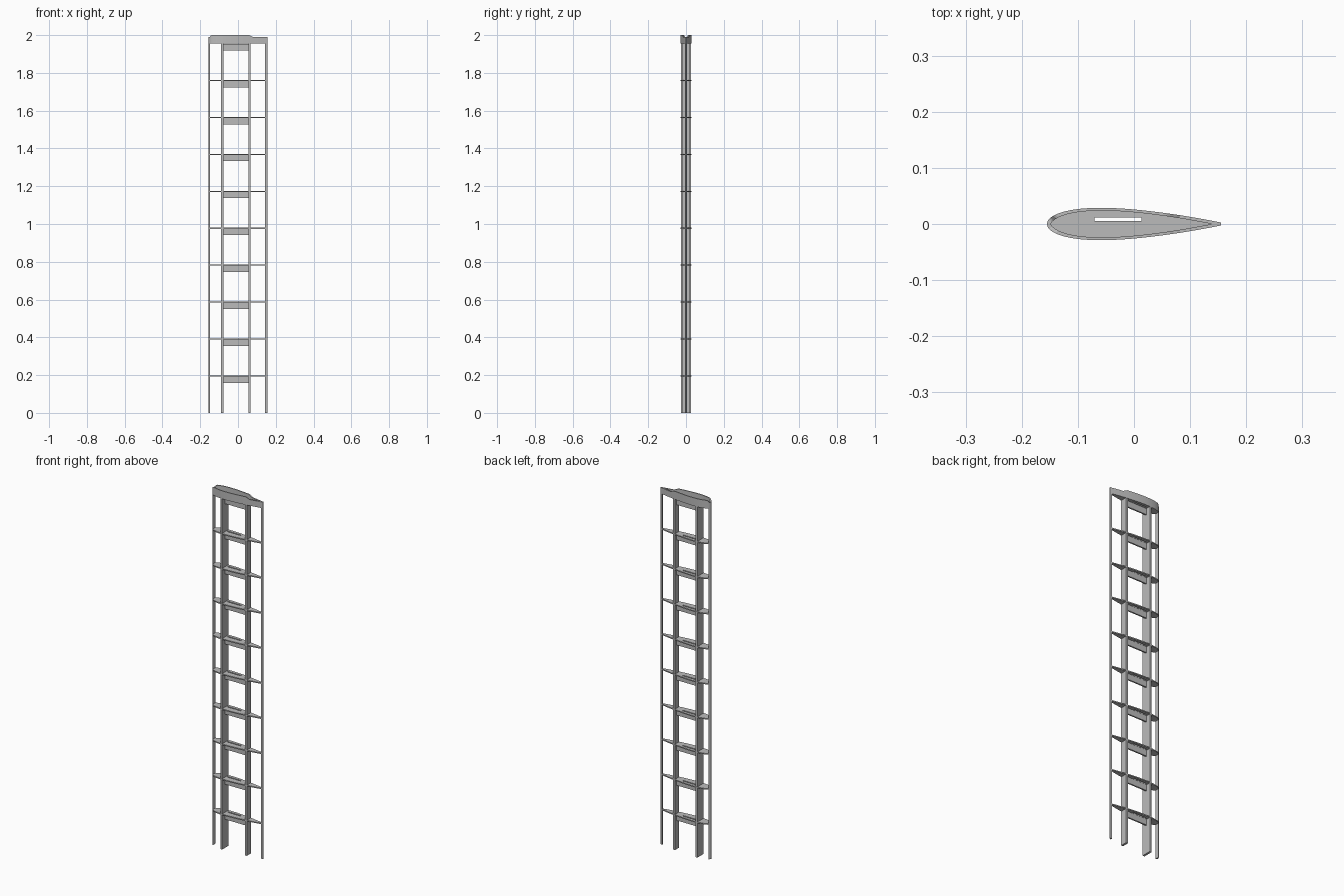
import bpy, bmesh, math

if "Cube" in bpy.data.objects:
    bpy.data.objects.remove(bpy.data.objects["Cube"], do_unlink=True)

grey = bpy.data.materials.new("light_grey")
grey.use_nodes = True
GREY = (0.5, 0.5, 0.5, 1)
grey.diffuse_color = GREY
grey.node_tree.nodes["Principled BSDF"].inputs["Base Color"].default_value = GREY

X0, X1 = -0.155, 0.155          # leading and trailing edge
CHORD = X1 - X0
PITCH = 0.1955                  # rib spacing
TOP = 10 * PITCH                # underside level of the end cap
SLOT = [(-0.07, 0.005), (0.013, 0.005), (0.013, 0.012), (-0.07, 0.012)]


def half(x):
    """Half thickness of the symmetric wing section at x."""
    t = min(max((x - X0) / CHORD, 0), 1)
    f = 0.2969 * math.sqrt(t) - 0.126 * t - 0.3516 * t**2 + 0.2843 * t**3 - 0.1015 * t**4
    return 0.91 * CHORD * f + 0.002 * t


def section(xa=X0, xb=X1, n=26):
    """Closed outline of the section between two x positions."""
    xs = [xa + (xb - xa) * (1 - math.cos(math.pi * i / n / 2)) for i in range(n + 1)]
    lower = [(x, -half(x)) for x in xs]
    upper = [(x, half(x)) for x in reversed(xs)]
    if half(xa) < 1e-6:
        upper.pop()
    return lower + upper


def finish(name, bm):
    bmesh.ops.recalc_face_normals(bm, faces=bm.faces)
    me = bpy.data.meshes.new(name)
    bm.to_mesh(me)
    bm.free()
    me.materials.append(grey)
    ob = bpy.data.objects.new(name, me)
    bpy.context.collection.objects.link(ob)
    return ob


def prism(name, loops, z0, z1):
    """Extrude an outline, with optional hole loops, from z0 to z1."""
    bm = bmesh.new()
    for loop in loops:
        vs = [bm.verts.new((x, y, z0)) for x, y in loop]
        for a, b in zip(vs, vs[1:] + vs[:1]):
            bm.edges.new((a, b))
    bmesh.ops.triangle_fill(bm, edges=bm.edges[:], use_beauty=True, use_dissolve=False)
    ext = bmesh.ops.extrude_face_region(bm, geom=bm.faces[:], use_keep_orig=True)
    for v in ext["geom"]:
        if isinstance(v, bmesh.types.BMVert):
            v.co.z = z1
    return finish(name, bm)


def rect(xa, xb, ya, yb):
    return [(xa, ya), (xb, ya), (xb, yb), (xa, yb)]


# Edge strips and the two full-depth spars
prism("leading_edge", [section(X0, -0.147, 8)], 0, TOP)
prism("trailing_edge", [section(0.144, X1, 2)], 0, TOP)
for name, x in (("front_spar", -0.084), ("rear_spar", 0.061)):
    h = half(x) - 0.0005
    prism(name, [rect(x - 0.006, x + 0.006, -h, h)], 0, TOP)

# Ribs with a slot, each with a web plate hanging between the spars
for i in range(1, 11):
    z = i * PITCH
    if i < 10:
        prism(f"rib_{i}", [section(), SLOT], z - 0.003, z + 0.003)
    prism(f"rib_web_{i}", [rect(-0.079, 0.056, -0.004, 0.004)], z - 0.036, z - 0.002)

# End cap floor
prism("cap_floor", [section(), SLOT], TOP, TOP + 0.012)

# End cap rim, raised along both sides
outer = section(n=40)
bm = bmesh.new()
rings = []
for x, y in outer:
    rise = min(max(min((x + 0.15) / 0.008, (0.076 - x) / 0.01), 0), 1)
    zt = 1.989 + 0.011 * rise
    ix = x * 0.965
    iy = math.copysign(max(abs(y) - 0.005, 0.0004), y) if abs(y) > 1e-6 else 0
    rings.append([bm.verts.new(c) for c in
                  ((x, y, TOP), (x, y, zt), (ix, iy, zt), (ix, iy, TOP))])
for a, b in zip(rings, rings[1:] + rings[:1]):
    for k in range(4):
        m = (k + 1) % 4
        bm.faces.new((a[k], b[k], b[m], a[m]))
finish("cap_rim", bm)
